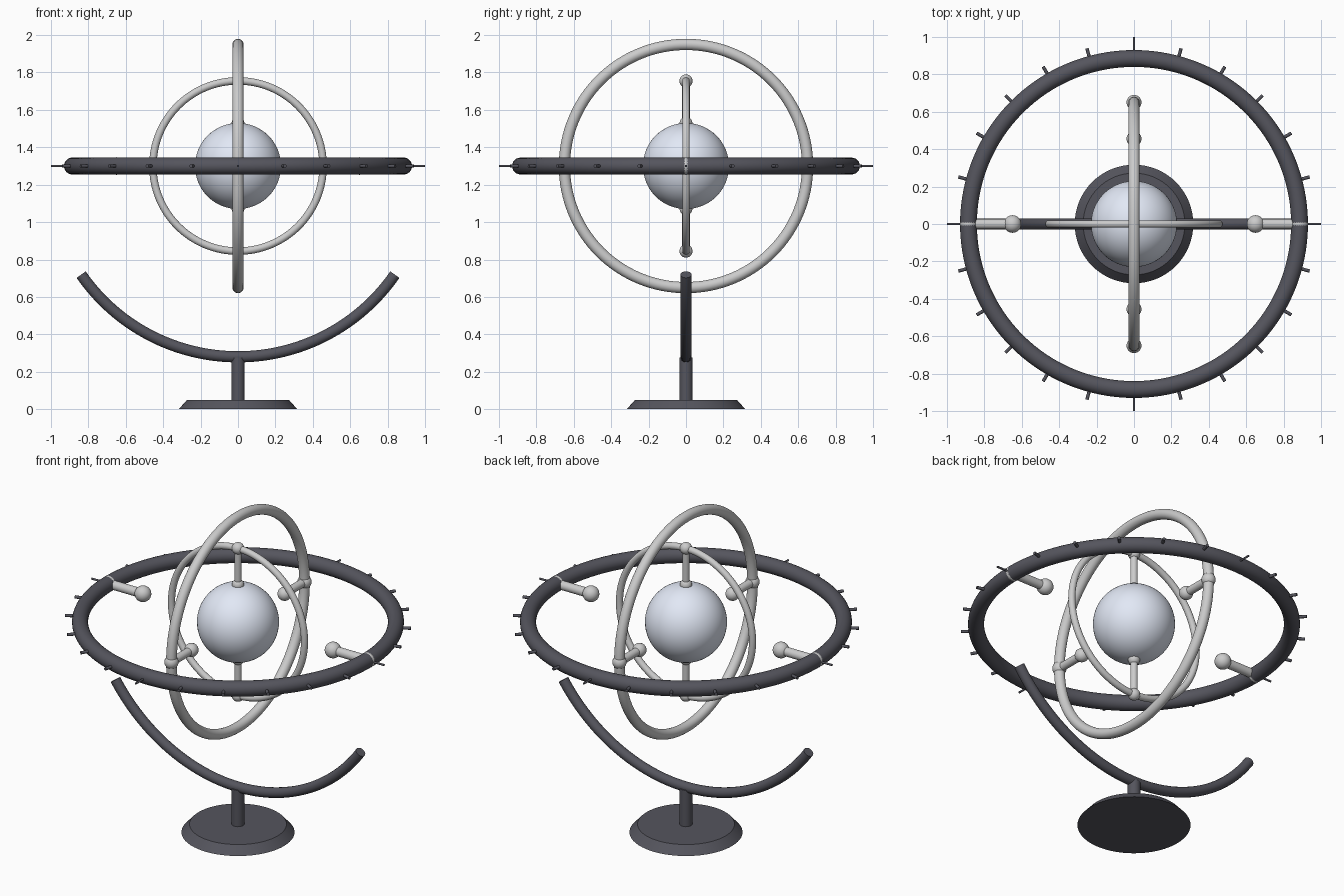
import bpy, math
from mathutils import Vector

if "Cube" in bpy.data.objects:
    bpy.data.objects.remove(bpy.data.objects["Cube"])

C = Vector((0, 0, 1.3))          # common centre of all rings


def material(name, rgb):
    m = bpy.data.materials.new(name)
    m.diffuse_color = (*rgb, 1)
    m.use_nodes = True
    m.node_tree.nodes["Principled BSDF"].inputs["Base Color"].default_value = m.diffuse_color
    return m


BLACK = material("black_enamel", (0.09, 0.09, 0.11))
PALE = material("pale_blue", (0.76, 0.81, 0.92))


def finish(name, mat=None):
    ob = bpy.context.object
    ob.name = name
    if mat:
        ob.data.materials.append(mat)
    bpy.ops.object.shade_smooth_by_angle(angle=math.radians(35))
    return ob


def ring(name, major, minor, rot, mat=None):
    bpy.ops.mesh.primitive_torus_add(major_radius=major, minor_radius=minor, major_segments=128,
                                     minor_segments=24, location=C, rotation=rot)
    return finish(name, mat)


def ball(name, p, r, mat=None, seg=32):
    bpy.ops.mesh.primitive_uv_sphere_add(radius=r, location=p, segments=seg, ring_count=seg // 2)
    return finish(name, mat)


def rod(name, a, b, r, mat=None, top_r=None, verts=32):
    d = b - a
    bpy.ops.mesh.primitive_cone_add(vertices=verts, radius1=r, radius2=r if top_r is None else top_r,
                                    depth=d.length, location=(a + b) / 2,
                                    rotation=d.to_track_quat('Z', 'Y').to_euler())
    return finish(name, mat)


# Three nested rings and the globe
Q = math.pi / 2
ring("outer_ring", 0.885, 0.045, (0, 0, 0), BLACK)
ring("middle_ring", 0.65, 0.03, (0, Q, 0))
ring("inner_ring", 0.455, 0.02, (Q, 0, 0))
ball("globe", C, 0.23, PALE, 64)

# Pivot pins with ball ends, one pair per axis
pins = [("outer", Vector((1, 0, 0)), 0.885, 0.65, 0.027, 0.0455, 0.047),
        ("middle", Vector((0, 1, 0)), 0.65, 0.455, 0.024, 0.04, 0.04),
        ("inner", Vector((0, 0, 1)), 0.455, 0.23, 0.021, 0.035, 0.034)]
for label, axis, r_out, r_in, r_pin, b_out, b_in in pins:
    for s, side in ((1, "a"), (-1, "b")):
        rod(f"{label}_pin_{side}", C + axis * s * r_in, C + axis * s * r_out, r_pin)
        ball(f"{label}_pin_outer_ball_{side}", C + axis * s * r_out, b_out)
        ball(f"{label}_pin_inner_ball_{side}", C + axis * s * r_in, b_in)

# Degree ticks round the outer ring, longer and finer at the quarters
for i in range(24):
    a = math.tau * i / 24
    d = Vector((math.cos(a), math.sin(a), 0))
    quarter = i % 6 == 0
    rod(f"tick_{i:02d}", C + d * 0.90, C + d * (1.0 if quarter else 0.972),
        0.006 if quarter else 0.009, BLACK, verts=12)

# Cradle: round-section arc concentric with the rings
curve = bpy.data.curves.new("cradle_arc", 'CURVE')
curve.dimensions = '3D'
curve.bevel_depth = 0.03
curve.bevel_resolution = 6
curve.use_fill_caps = True
spline = curve.splines.new('POLY')
N = 64
spline.points.add(N)
start, end = math.radians(180 + 34.7), math.radians(360 - 34.7)
for i, p in enumerate(spline.points):
    a = start + (end - start) * i / N
    p.co = (1.02 * math.cos(a), 0, C.z + 1.02 * math.sin(a), 1)
arc = bpy.data.objects.new("cradle_arc", curve)
bpy.context.collection.objects.link(arc)
bpy.ops.object.select_all(action='DESELECT')
arc.select_set(True)
bpy.context.view_layer.objects.active = arc
bpy.ops.object.convert(target='MESH')
finish("cradle_arc", BLACK)

# Post and tapered foot
rod("post", Vector((0, 0, 0.045)), Vector((0, 0, 0.275)), 0.036, BLACK)
rod("base", Vector((0, 0, 0)), Vector((0, 0, 0.05)), 0.317, BLACK, top_r=0.272, verts=64)
